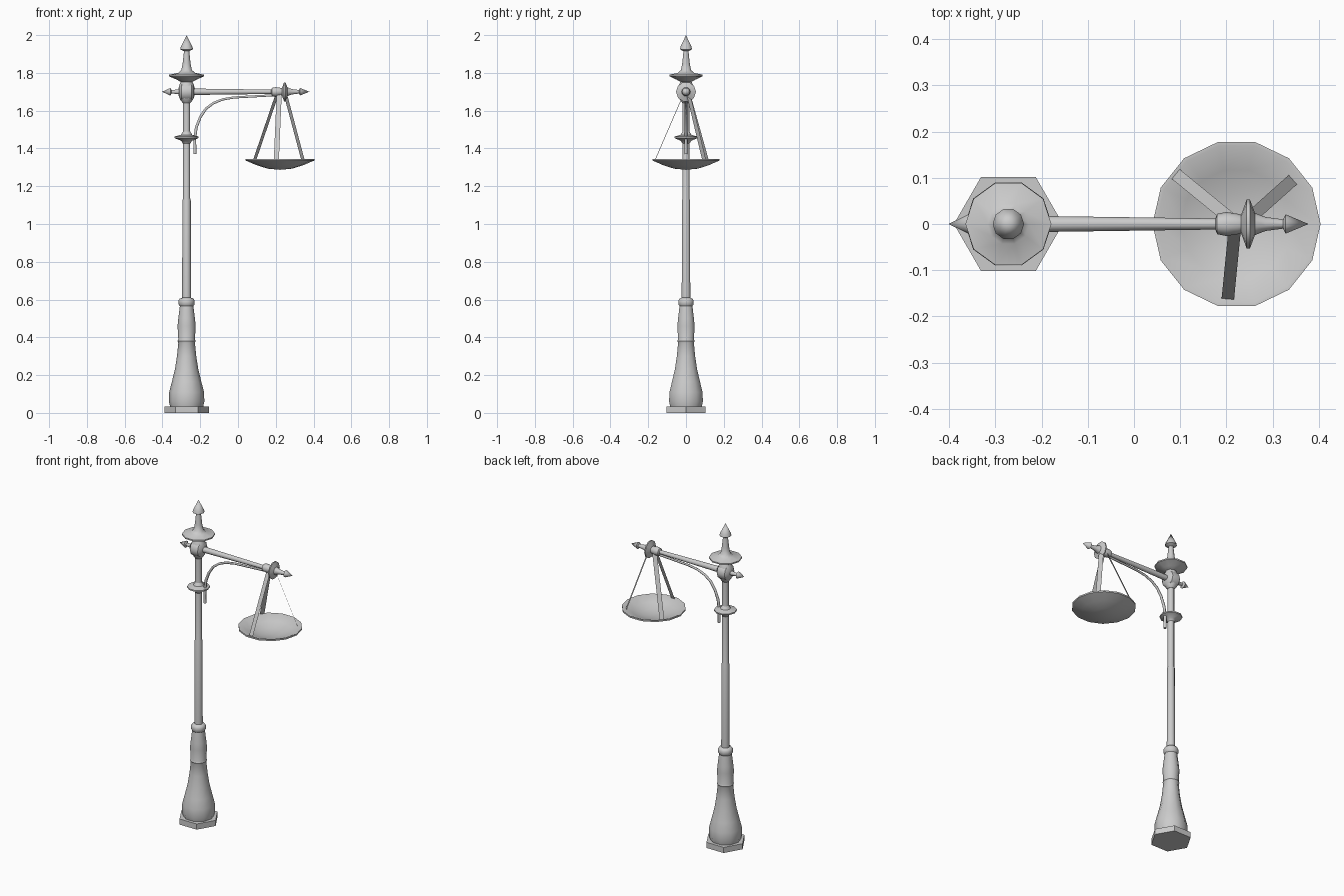
import bpy, bmesh, math
from mathutils import Vector

if "Cube" in bpy.data.objects:
    bpy.data.objects.remove(bpy.data.objects["Cube"])

POST_X, ARM_Z = -0.272, 1.70


def lathe(name, profile, sides, loc, along_x=False, smooth=40):
    """Revolve (radius, height) pairs about z, or about x for the arm."""
    bm = bmesh.new()
    rings = []
    for r, h in profile:
        n = 1 if r == 0 else sides
        ring = []
        for i in range(n):
            a = 2 * math.pi * i / sides
            p = (r * math.cos(a), r * math.sin(a), h)
            ring.append(bm.verts.new((p[2], p[0], p[1]) if along_x else p))
        rings.append(ring)
    for a, b in zip(rings, rings[1:]):
        for i in range(sides):
            j = (i + 1) % sides
            quad = [a[i % len(a)], a[j % len(a)], b[j % len(b)], b[i % len(b)]]
            bm.faces.new(list(dict.fromkeys(quad)))
    for ring in (rings[0], rings[-1]):
        if len(ring) > 1:
            bm.faces.new(ring)
    bmesh.ops.recalc_face_normals(bm, faces=bm.faces)
    return add(name, bm, loc, smooth)


def add(name, bm, loc=(0, 0, 0), smooth=0):
    me = bpy.data.meshes.new(name)
    bm.to_mesh(me)
    bm.free()
    ob = bpy.data.objects.new(name, me)
    ob.location = loc
    bpy.context.collection.objects.link(ob)
    if smooth:
        bpy.ops.object.select_all(action='DESELECT')
        ob.select_set(True)
        bpy.context.view_layer.objects.active = ob
        bpy.ops.object.shade_smooth_by_angle(angle=math.radians(smooth))
    return ob


post = (POST_X, 0, 0)

# hexagonal plinth
lathe("plinth", [(0.118, 0), (0.118, 0.035)], 6, post, smooth=0)

# flared foot with baluster
lathe("foot", [(0.088, 0.035), (0.094, 0.06), (0.092, 0.11), (0.078, 0.165), (0.062, 0.23),
               (0.051, 0.30), (0.044, 0.37), (0.048, 0.38), (0.044, 0.39), (0.048, 0.46),
               (0.044, 0.50), (0.036, 0.565), (0.043, 0.575), (0.043, 0.595),
               (0.036, 0.605), (0.023, 0.61)], 10, post)

# long pole
lathe("pole", [(0.024, 0.60), (0.022, 1.125), (0.019, 1.135), (0.019, 1.67)], 10, post)

# collar ring carrying the bracket
lathe("collar", [(0.019, 1.425), (0.028, 1.44), (0.064, 1.455), (0.064, 1.463),
                 (0.030, 1.472), (0.019, 1.49)], 10, post)

# head knuckle where arm meets post
lathe("knuckle", [(0.020, 1.64), (0.034, 1.658), (0.044, 1.685), (0.044, 1.715),
                  (0.038, 1.738), (0.030, 1.755)], 10, post)
lathe("arm_socket", [(0.030, -0.040), (0.048, -0.026), (0.052, 0), (0.048, 0.026),
                     (0.030, 0.040)], 10, (POST_X, 0, ARM_Z), True)

# top disc and spear finial
lathe("top_finial", [(0.030, 1.752), (0.052, 1.764), (0.093, 1.782), (0.093, 1.790),
                     (0.045, 1.80), (0.028, 1.815), (0.021, 1.85), (0.014, 1.915),
                     (0.034, 1.925), (0.030, 1.94), (0, 2.0)], 10, post)

# horizontal arm with arrow ends and disc
lathe("arm", [(0, -0.402), (0.021, -0.358), (0.009, -0.352), (0.014, -0.31), (0.018, -0.27),
              (0.017, -0.18), (0.012, 0.176), (0.022, 0.180), (0.026, 0.20), (0.022, 0.225),
              (0.020, 0.232), (0.053, 0.244), (0.053, 0.251), (0.024, 0.262), (0.015, 0.285),
              (0.010, 0.323), (0.021, 0.328), (0, 0.378)], 10, (0, 0, ARM_Z), True)

# curved bracket below the arm
cu = bpy.data.curves.new("bracket", 'CURVE')
cu.dimensions = '3D'
cu.bevel_depth = 0.009
cu.bevel_resolution = 1
cu.use_fill_caps = True
sp = cu.splines.new('POLY')
path = [(-0.228, 1.37), (-0.229, 1.45), (-0.221, 1.51), (-0.200, 1.565), (-0.170, 1.61),
        (-0.130, 1.64), (-0.080, 1.66), (-0.02, 1.67), (0.20, 1.682)]
sp.points.add(len(path) - 1)
for k, (pt, (x, z)) in enumerate(zip(sp.points, path)):
    pt.co = (x, 0, z, 1)
    pt.radius = 1 - 0.3 * k / (len(path) - 1)
bpy.context.collection.objects.link(bpy.data.objects.new("bracket", cu))

# shallow hanging pan
lathe("pan", [(0, 1.287), (0.065, 1.293), (0.125, 1.312), (0.182, 1.336), (0.182, 1.345),
              (0.174, 1.345), (0.120, 1.322), (0.065, 1.304), (0, 1.298)], 14, (0.222, 0, 0))

# three flat straps holding the pan
straps = [((0.208, 0.012), (0.088, 0.110)), ((0.250, 0.012), (0.344, 0.096)),
          ((0.218, -0.012), (0.203, -0.164))]
for k, (t, b) in enumerate(straps):
    top, bot = Vector((*t, 1.69)), Vector((*b, 1.338))
    side = (bot - top).cross(Vector((0, 0, 1))).normalized() * 0.0135
    bm = bmesh.new()
    bm.faces.new([bm.verts.new(p) for p in (top - side, bot - side, bot + side, top + side)])
    add(f"strap_{k + 1}", bm)
